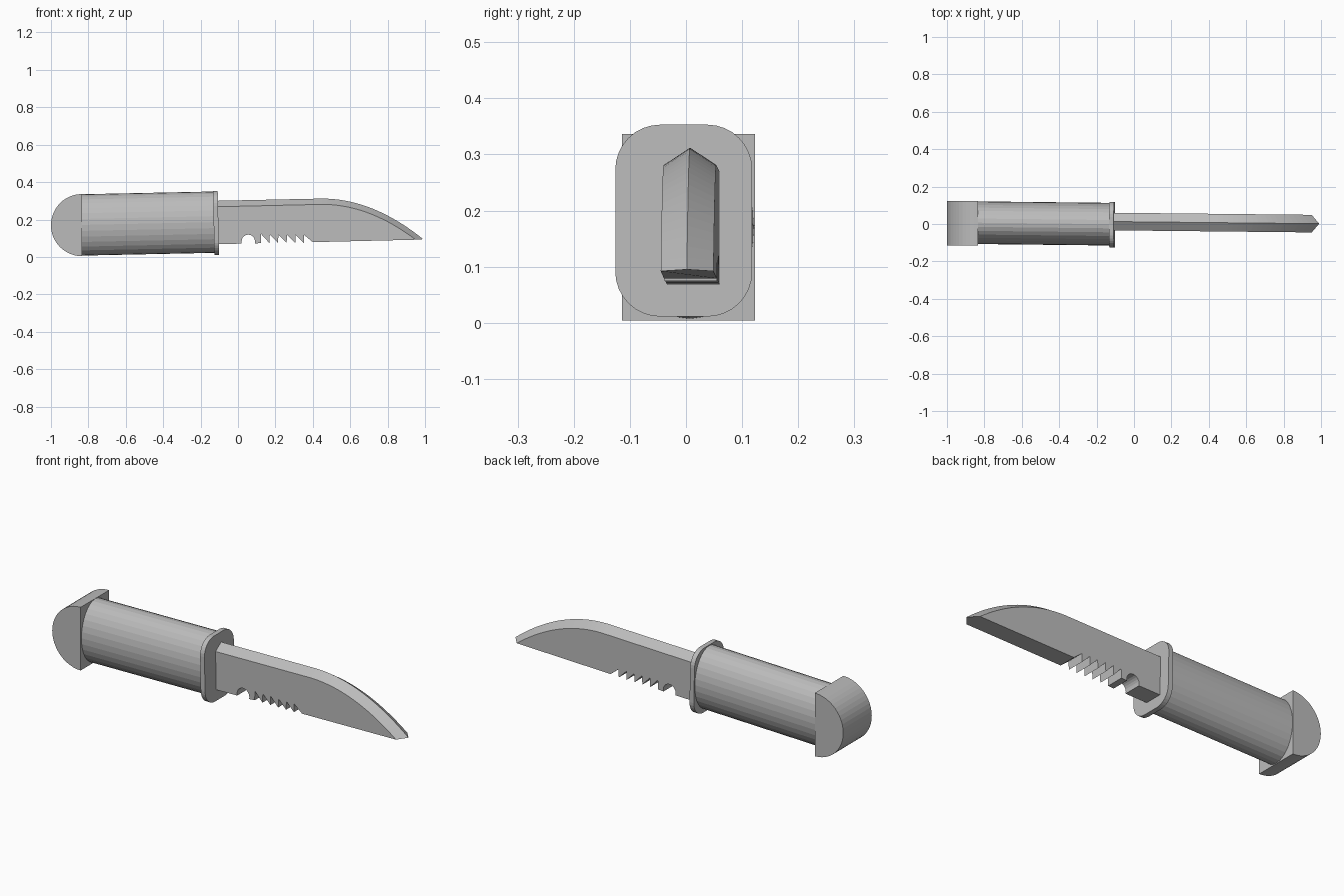
import bpy, bmesh
from math import sin, cos, pi, radians
from mathutils import Vector

if "Cube" in bpy.data.objects:
    bpy.data.objects.remove(bpy.data.objects["Cube"])

GREY = (0.5, 0.5, 0.5)
grey = bpy.data.materials.new("plain grey")
grey.use_nodes = True
grey.diffuse_color = (*GREY, 1)
grey.node_tree.nodes["Principled BSDF"].inputs["Base Color"].default_value = (*GREY, 1)


def finish(name, bm):
    bmesh.ops.recalc_face_normals(bm, faces=bm.faces)
    mesh = bpy.data.meshes.new(name)
    bm.to_mesh(mesh)
    bm.free()
    mesh.materials.append(grey)
    obj = bpy.data.objects.new(name, mesh)
    bpy.context.collection.objects.link(obj)
    return obj


def loft(name, start, end):
    """Solid between two matching closed outlines."""
    bm = bmesh.new()
    a = [bm.verts.new(p) for p in start]
    b = [bm.verts.new(p) for p in end]
    bm.faces.new(a)
    bm.faces.new(b)
    for i in range(len(a)):
        j = (i + 1) % len(a)
        bm.faces.new((a[i], a[j], b[j], b[i]))
    return finish(name, bm)


# Pommel: half disc lying across the butt of the handle
half_disc = [(-0.835 - 0.165 * sin(pi * i / 24), 0.17 + 0.166 * cos(pi * i / 24))
             for i in range(25)]
loft("pommel", [(x, -0.114, z) for x, z in half_disc],
     [(x, 0.123, z) for x, z in half_disc])


# Handle: oval grip, rising slightly towards the guard
def oval(x, y, z, sides=32):
    return [(x, y + 0.114 * cos(2 * pi * i / sides), z + 0.164 * sin(2 * pi * i / sides))
            for i in range(sides)]


loft("handle", oval(-0.84, 0.007, 0.171), oval(-0.12, -0.001, 0.186))


# Guard: thin plate with rounded corners, leaning with the handle
def rounded(x, half_y=0.122, half_z=0.171, r=0.08, steps=8):
    points = []
    for k, (sy, sz) in enumerate(((1, 1), (-1, 1), (-1, -1), (1, -1))):
        for i in range(steps + 1):
            a = pi / 2 * (k + i / steps)
            y = sy * (half_y - r) + r * cos(a)
            z = sz * (half_z - r) + r * sin(a)
            points.append((x - 0.02 * z, y - 0.004, z + 0.182))
    return points


loft("guard", rounded(-0.13), rounded(-0.105))

# Blade: flat sides, a ridged back and a notched lower edge
N = 20
curve = [i / N for i in range(N + 1)]
spine = [(-0.12, 0.3)] + [(0.45 + 0.54 * t, 0.312 - 0.217 * t * t) for t in curve]
shoulder = [(-0.12, 0.268)] + [(0.45 + 0.5 * t, 0.281 - 0.189 * t * t) for t in curve]
edge = [(-0.12, 0.068), (0.02, 0.071)]
edge += [(0.055 - 0.036 * cos(pi * i / 10), 0.082 + 0.037 * sin(pi * i / 10))
         for i in range(11)]
edge += [(0.09, 0.072)]
for i in range(6):
    x = 0.122 + 0.046 * i
    edge += [(x, 0.074), (x + 0.002, 0.122 - 0.001 * i)]
edge += [(0.4, 0.079)]

bm = bmesh.new()


def row(points, y):
    return [bm.verts.new((x, y + 0.013 - 0.0105 * (x + 0.1), z)) for x, z in points]


ridge = row(spine, 0)
sides = [(row(shoulder, y), row(edge, y)) for y in (-0.047, 0.047)]
for top, low in sides:
    bm.faces.new(top + low[::-1])
    for i in range(len(top) - 1):
        bm.faces.new((top[i], top[i + 1], ridge[i + 1], ridge[i]))
(top_a, low_a), (top_b, low_b) = sides
for i in range(len(low_a) - 1):
    bm.faces.new((low_a[i], low_a[i + 1], low_b[i + 1], low_b[i]))
bm.faces.new((low_a[-1], top_a[-1], ridge[-1], top_b[-1], low_b[-1]))
bm.faces.new((low_a[0], top_a[0], ridge[0], top_b[0], low_b[0]))
finish("blade", bm)
